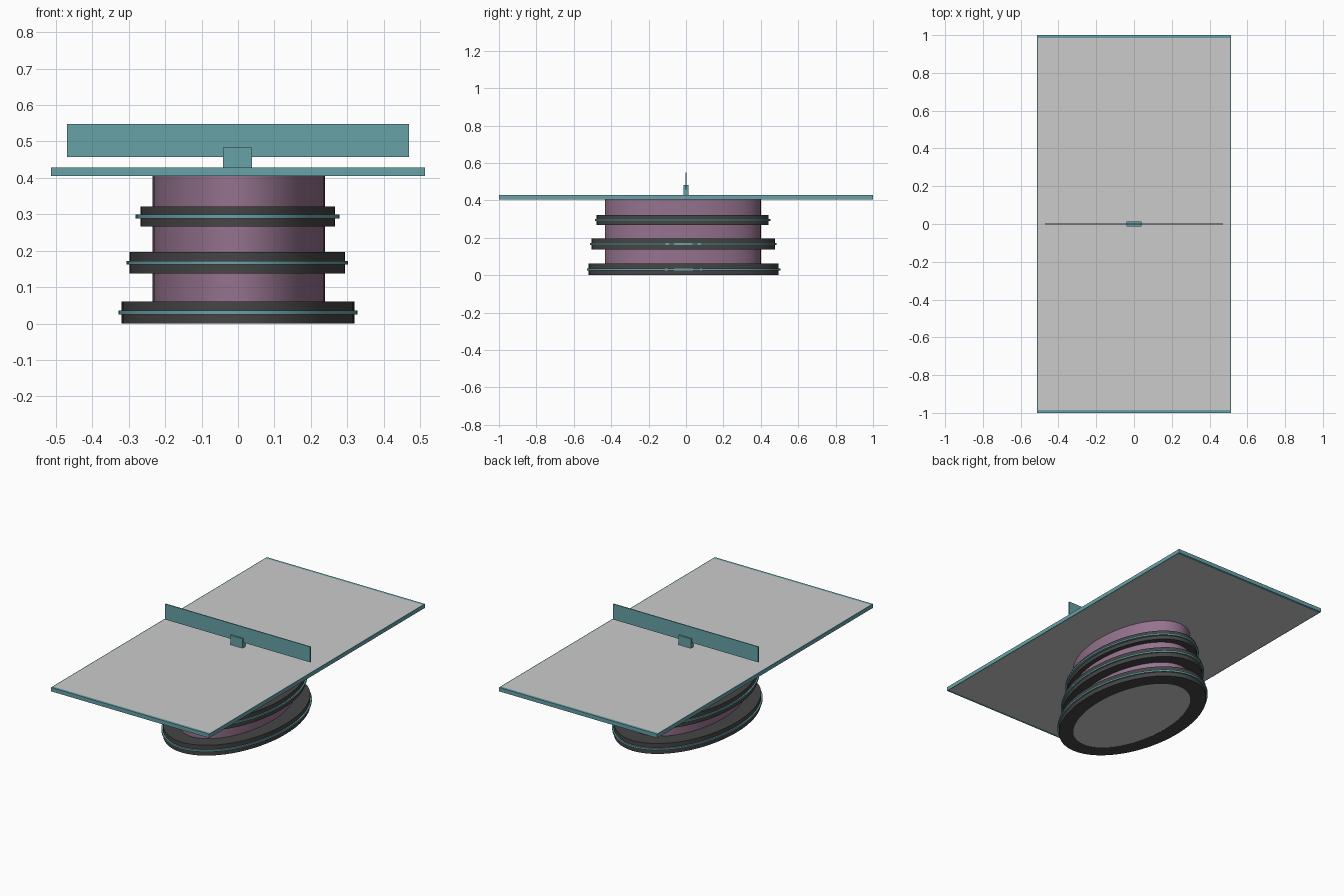
import bpy, bmesh, math

if "Cube" in bpy.data.objects:
    bpy.data.objects.remove(bpy.data.objects["Cube"])

SEG = 64


def material(name, rgb):
    m = bpy.data.materials.new(name)
    m.diffuse_color = (*rgb, 1)
    m.use_nodes = True
    m.node_tree.nodes["Principled BSDF"].inputs["Base Color"].default_value = m.diffuse_color
    return m


TEAL = material("teal", (0.14, 0.36, 0.39))
DARK = material("charcoal", (0.06, 0.06, 0.06))
SWIRL = material("mauve_swirl", (0.30, 0.17, 0.27))
GREY = material("grey", (0.6, 0.6, 0.6))


def finish(bm, name, mats, smooth=False):
    bmesh.ops.recalc_face_normals(bm, faces=bm.faces)
    me = bpy.data.meshes.new(name)
    bm.to_mesh(me)
    bm.free()
    ob = bpy.data.objects.new(name, me)
    bpy.context.collection.objects.link(ob)
    for m in mats:
        me.materials.append(m)
    if smooth:
        bpy.ops.object.select_all(action='DESELECT')
        ob.select_set(True)
        bpy.context.view_layer.objects.active = ob
        bpy.ops.object.shade_smooth_by_angle(angle=math.radians(35))
    return ob


def box(name, x0, x1, y0, y1, z0, z1, mat):
    bm = bmesh.new()
    bmesh.ops.create_cube(bm, size=1)
    for v in bm.verts:
        v.co = ((x0 + x1) / 2 + v.co.x * (x1 - x0),
                (y0 + y1) / 2 + v.co.y * (y1 - y0),
                (z0 + z1) / 2 + v.co.z * (z1 - z0))
    return finish(bm, name, [mat])


def loop(bm, cx, cy, rx, ry, z):
    return [bm.verts.new((cx + rx * math.cos(2 * math.pi * i / SEG),
                          cy + ry * math.sin(2 * math.pi * i / SEG), z))
            for i in range(SEG)]


def bridge(bm, a, b):
    for i in range(SEG):
        j = (i + 1) % SEG
        bm.faces.new((a[i], a[j], b[j], b[i]))


COL = (0.002, -0.017, 0.237, 0.417)  # column centre and radii


def oval_ring(name, cx, cy, rx, ry, z0, z1, mat):
    """Oval outer wall around the column, rectangular in section."""
    bm = bmesh.new()
    loops = [loop(bm, *COL, z0), loop(bm, cx, cy, rx, ry, z0),
             loop(bm, cx, cy, rx, ry, z1), loop(bm, *COL, z1)]
    for k in range(4):
        bridge(bm, loops[k], loops[(k + 1) % 4])
    return finish(bm, name, [mat], True)


# Oval pedestal column: coloured wall, grey caps
bm = bmesh.new()
low, high = loop(bm, *COL, 0.001), loop(bm, *COL, 0.406)
bridge(bm, low, high)
for cap in (low, high):
    bm.faces.new(cap).material_index = 1
finish(bm, "pedestal_column", [SWIRL, GREY], True)

# Three stepped rings, each with a teal trim band
rings = [("lower", 0.0, -0.013, 0.320, 0.508, 0.0, 0.061, 0.008),
         ("middle", -0.002, -0.015, 0.296, 0.490, 0.138, 0.197, 0.008),
         ("upper", -0.001, -0.018, 0.267, 0.460, 0.267, 0.321, 0.013)]
for name, cx, cy, rx, ry, z0, z1, out in rings:
    oval_ring(name + "_ring", cx, cy, rx, ry, z0, z1, DARK)
    zm = (z0 + z1) / 2
    oval_ring(name + "_ring_trim", cx, cy, rx + out, ry + 0.009,
              zm - 0.005, zm + 0.005, TEAL)

# Table top with a teal edge frame
Z0, Z1 = 0.405, 0.428
box("table_top", -0.507, 0.507, -0.985, 0.985, Z0, Z1, GREY)
for s, side in ((-1, "a"), (1, "b")):
    xs, ys = sorted((s * 0.507, s * 0.513)), sorted((s * 0.985, s * 1.0))
    box("side_edge_" + side, *xs, -1.0, 1.0, Z0, Z1, TEAL)
    box("end_edge_" + side, -0.507, 0.507, *ys, Z0, Z1, TEAL)

# Net and its central support
box("net", -0.47, 0.47, -0.003, 0.003, 0.457, 0.548, TEAL)
box("net_support", -0.041, 0.039, -0.013, 0.013, Z1, 0.483, TEAL)
